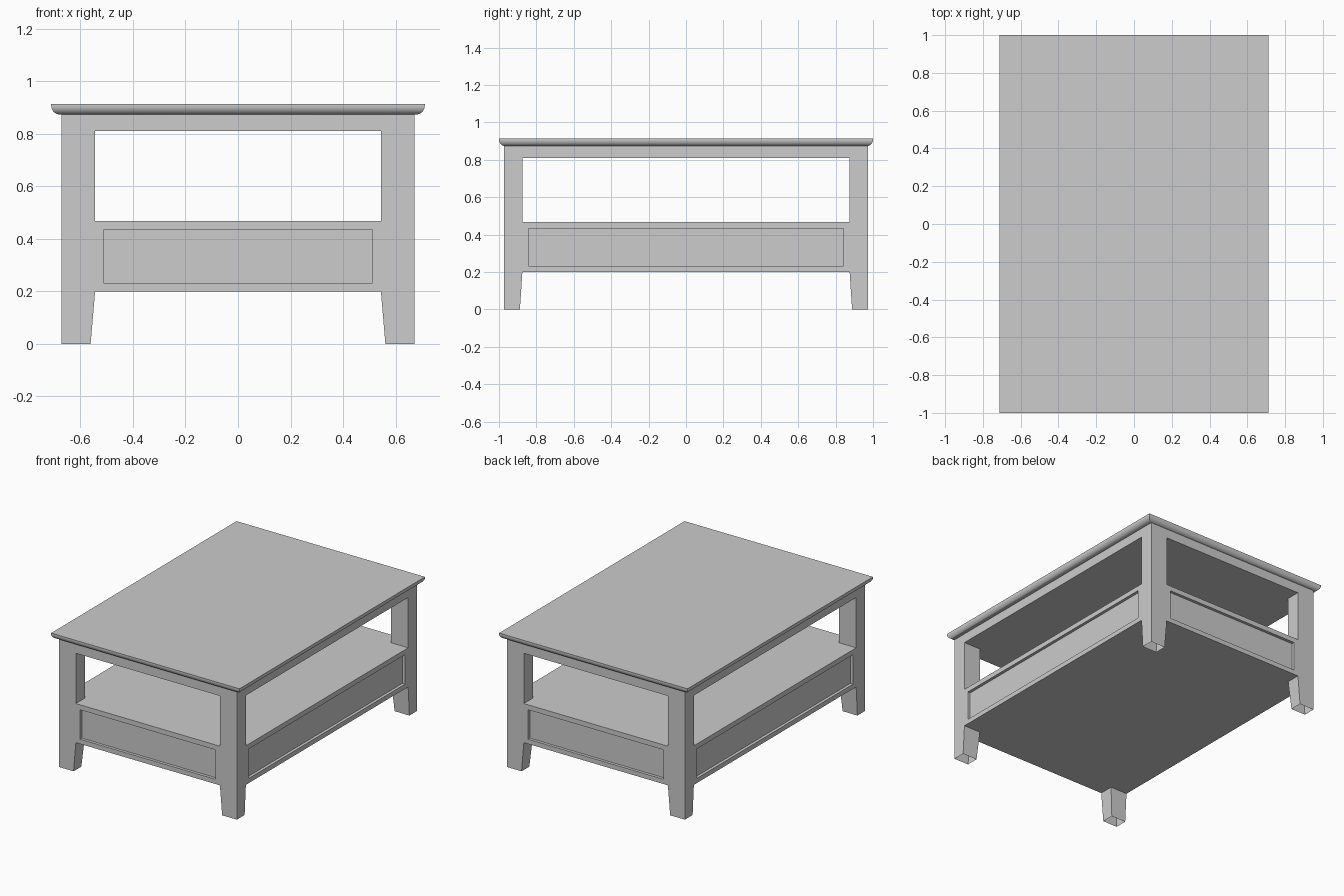
import bpy, bmesh
from mathutils import Vector

cube = bpy.data.objects.get("Cube")
if cube:
    bpy.data.objects.remove(cube, do_unlink=True)

grey = bpy.data.materials.new("light_grey")
grey.use_nodes = True
colour = (0.604, 0.604, 0.604, 1)
grey.diffuse_color = colour
grey.node_tree.nodes["Principled BSDF"].inputs["Base Color"].default_value = colour

# Shared measurements
BODY = (0.672, 0.972)        # outer half size of the body
OPEN = (0.544, 0.875)        # inner edge of the posts
FOOT = (0.561, 0.888)        # inner edge of the feet at the floor
PANEL = (0.512, 0.842)       # half width of the sunken panels
BOX_Z, SHELF_Z, RAIL_Z, SLAB_Z, TOP_Z = 0.20, 0.467, 0.81, 0.873, 0.914
PANEL_Z = (0.232, 0.433)
RECESS = 0.02


def box(bm, lo, hi):
    """Add a box between two corners and return its vertices."""
    verts = bmesh.ops.create_cube(bm, size=1)["verts"]
    for v in verts:
        v.co = Vector([hi[i] if v.co[i] > 0 else lo[i] for i in range(3)])
    return verts


def finish(bm, name):
    bmesh.ops.recalc_face_normals(bm, faces=bm.faces)
    mesh = bpy.data.meshes.new(name)
    bm.to_mesh(mesh)
    bm.free()
    mesh.materials.append(grey)
    obj = bpy.data.objects.new(name, mesh)
    bpy.context.collection.objects.link(obj)
    return obj


# Table top: square upper edge, rounded lower edge
bm = bmesh.new()
box(bm, (-0.711, -1, SLAB_Z), (0.711, 1, TOP_Z))
lower = [e for e in bm.edges if all(v.co.z < SLAB_Z + 0.01 for v in e.verts)]
bmesh.ops.bevel(bm, geom=lower, offset=0.034, segments=8, profile=0.5, affect='EDGES')
top = finish(bm, "table_top")
bpy.context.view_layer.objects.active = top
top.select_set(True)
bpy.ops.object.shade_smooth_by_angle(angle=0.6)
top.select_set(False)

# Rail block under the top
bm = bmesh.new()
box(bm, (-BODY[0], -BODY[1], RAIL_Z), (BODY[0], BODY[1], SLAB_Z))
finish(bm, "upper_rail")

# Lower cabinet with a sunken panel on each side
bm = bmesh.new()
box(bm, (-BODY[0], -BODY[1], BOX_Z), (BODY[0], BODY[1], SHELF_Z))
bm.normal_update()
sides = [f for f in bm.faces if abs(f.normal.z) < 0.5]
bmesh.ops.inset_individual(bm, faces=sides, thickness=0.02)
for f in sides:
    axis = 0 if abs(f.normal.y) > 0.5 else 1
    for v in f.verts:
        v.co[axis] = PANEL[axis] if v.co[axis] > 0 else -PANEL[axis]
        v.co.z = PANEL_Z[v.co.z > (BOX_Z + SHELF_Z) / 2]
inward = [f.normal * -RECESS for f in sides]
panels = bmesh.ops.extrude_discrete_faces(bm, faces=sides)["faces"]
for f, move in zip(panels, inward):
    bmesh.ops.translate(bm, verts=f.verts, vec=move)
finish(bm, "lower_cabinet")

# Corner posts above the cabinet and tapered, open-ended feet below it
for side, sx in (("left", 1), ("right", -1)):
    for end, sy in (("front", -1), ("back", 1)):
        signs = (sx, sy)
        bm = bmesh.new()
        box(bm, (OPEN[0], OPEN[1], SHELF_Z), (BODY[0], BODY[1], RAIL_Z))
        for v in bm.verts:
            v.co.x *= sx
            v.co.y *= sy
        finish(bm, f"{end}_{side}_post")

        bm = bmesh.new()
        for v in box(bm, (OPEN[0], OPEN[1], 0), (BODY[0], BODY[1], BOX_Z)):
            for i in range(2):
                if v.co.z < 0.01 and v.co[i] < BODY[i] - 0.01:
                    v.co[i] = FOOT[i]
                v.co[i] *= signs[i]
        bmesh.ops.recalc_face_normals(bm, faces=bm.faces)
        ends = [f for f in bm.faces if abs(f.normal.z) > 0.9]
        bmesh.ops.delete(bm, geom=ends, context='FACES')
        finish(bm, f"{end}_{side}_foot")
